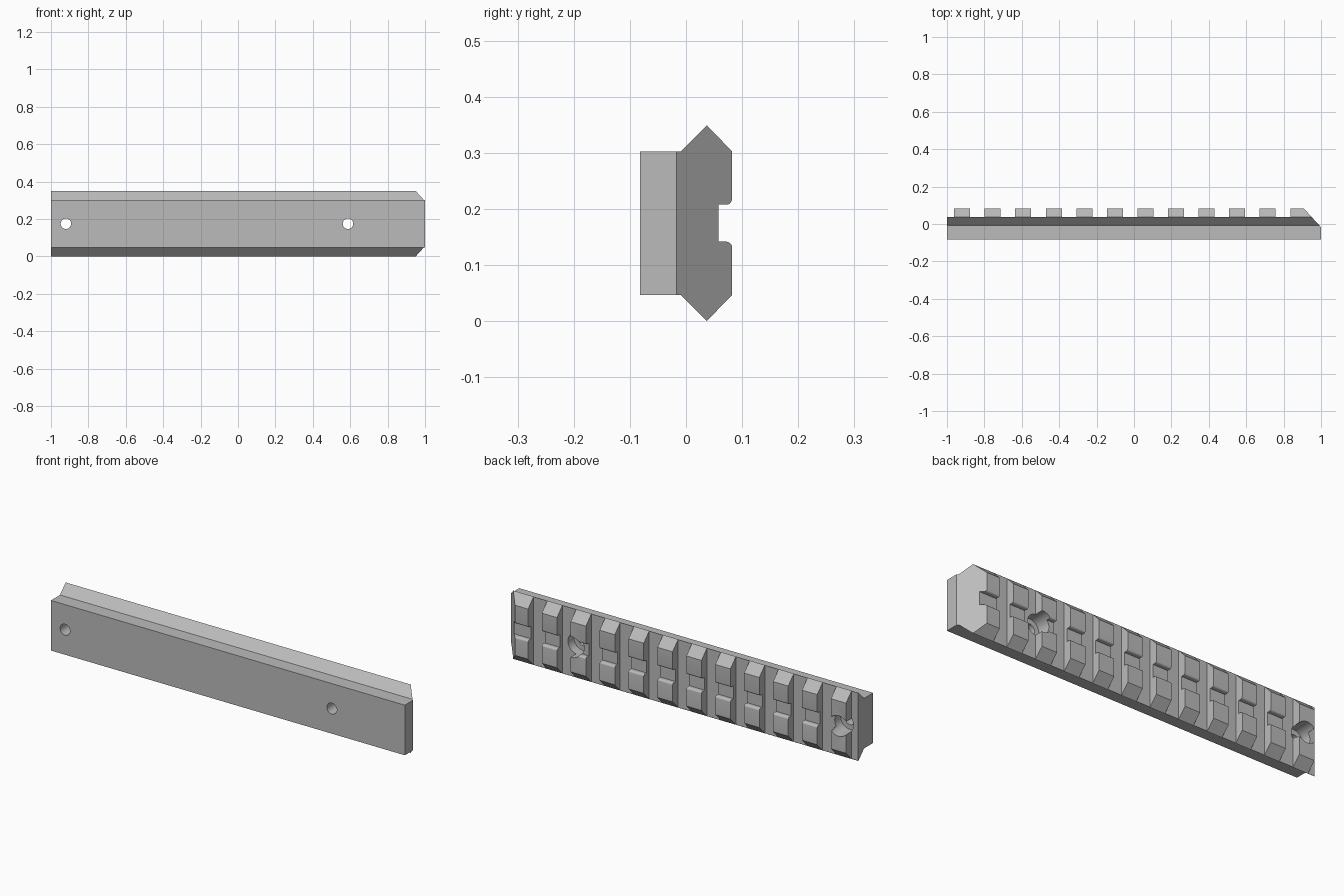
import bpy, bmesh, math
from mathutils import Matrix, Vector

cube = bpy.data.objects.get("Cube")
if cube:
    bpy.data.objects.remove(cube, do_unlink=True)

metal = bpy.data.materials.new("grey_metal")
metal.use_nodes = True
GREY = (0.5, 0.5, 0.5, 1)
metal.diffuse_color = GREY
metal.node_tree.nodes["Principled BSDF"].inputs["Base Color"].default_value = GREY

MID = 0.1745           # height of the rail's centre line
BACK, RIDGE = 0.082, 0.037


def make_object(name, bm):
    bmesh.ops.recalc_face_normals(bm, faces=bm.faces)
    mesh = bpy.data.meshes.new(name)
    bm.to_mesh(mesh)
    bm.free()
    obj = bpy.data.objects.new(name, mesh)
    bpy.context.collection.objects.link(obj)
    return obj


def cut(target, bm):
    """Subtract a shape from the target and discard it."""
    tool = make_object("cutter", bm)
    tool.hide_render = True
    mod = target.modifiers.new("cut", 'BOOLEAN')
    mod.operation = 'DIFFERENCE'
    mod.solver = 'EXACT'
    mod.object = tool
    bpy.context.view_layer.objects.active = target
    bpy.ops.object.modifier_apply(modifier=mod.name)
    bpy.data.objects.remove(tool, do_unlink=True)


def add_box(bm, low, high):
    low, high = Vector(low), Vector(high)
    size = Matrix.Diagonal((*(high - low), 1))
    bmesh.ops.create_cube(bm, size=1, matrix=Matrix.Translation((low + high) / 2) @ size)


# Upper half of the cross-section: (y, height above centre line)
half = [(-0.082, 0.128), (-0.009, 0.128), (RIDGE, 0.1745), (BACK, 0.128)]
r = 0.01
for i in range(6):     # rounded lip of the lengthwise groove
    a = math.radians(90 * i / 5)
    half.append((BACK - r + r * math.cos(a), 0.033 + r - r * math.sin(a)))
half.append((0.058, 0.033))
profile = half + [(y, -z) for y, z in reversed(half)]

# Extruded rail body
bm = bmesh.new()
section = bm.faces.new([bm.verts.new((-1, y, MID + z)) for y, z in profile])
ext = bmesh.ops.extrude_face_region(bm, geom=[section])
bmesh.ops.translate(bm, vec=(2, 0, 0),
                    verts=[g for g in ext["geom"] if isinstance(g, bmesh.types.BMVert)])
rail = make_object("rail", bm)

# Slanted end
bm = bmesh.new()
wedge = [(1, -0.017), (0.909, BACK), (0.863, 0.132), (1.2, 0.132), (1.2, -0.017)]
face = bm.faces.new([bm.verts.new((x, y, -0.1)) for x, y in wedge])
ext = bmesh.ops.extrude_face_region(bm, geom=[face])
bmesh.ops.translate(bm, vec=(0, 0, 0.6),
                    verts=[g for g in ext["geom"] if isinstance(g, bmesh.types.BMVert)])
cut(rail, bm)

# Cross slots between the teeth
PITCH, TOOTH, FIRST = 0.1634, 0.0856, -0.962
bm = bmesh.new()
add_box(bm, (-1.1, RIDGE + 0.001, -0.1), (FIRST, 0.2, 0.5))
for i in range(11):
    x = FIRST + i * PITCH
    add_box(bm, (x + TOOTH, RIDGE + 0.001, -0.1), (x + PITCH, 0.2, 0.5))
cut(rail, bm)

# Screw holes: narrow through hole, then a wide counterbore from the back
for radius, y0, y1 in ((0.028, -0.2, 0.2), (0.053, -0.01, 0.2)):
    bm = bmesh.new()
    for x in (-0.92, 0.588):
        place = Matrix.Translation((x, (y0 + y1) / 2, MID)) @ Matrix.Rotation(math.pi / 2, 4, 'X')
        bmesh.ops.create_cone(bm, cap_ends=True, segments=40, radius1=radius,
                              radius2=radius, depth=y1 - y0, matrix=place)
    cut(rail, bm)

rail.data.materials.clear()
rail.data.materials.append(metal)
for p in rail.data.polygons:
    p.material_index = 0

bpy.ops.object.select_all(action='DESELECT')
rail.select_set(True)
bpy.context.view_layer.objects.active = rail
bpy.ops.object.shade_smooth_by_angle(angle=math.radians(30))
